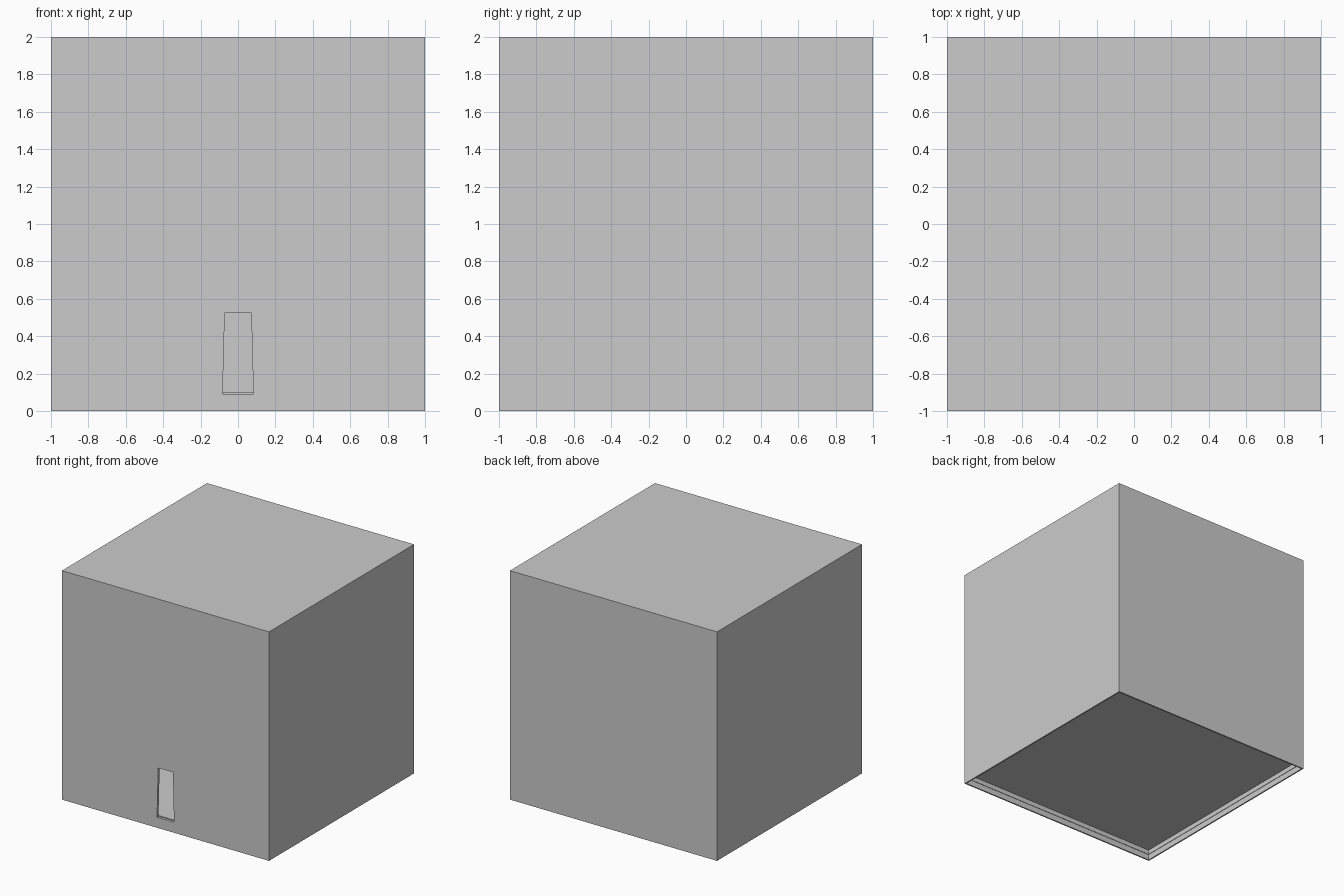
import bpy, bmesh

if "Cube" in bpy.data.objects:
    bpy.data.objects.remove(bpy.data.objects["Cube"])

WALL = 0.02
FLOOR_LOW, FLOOR_TOP = 0.09, 0.10


def frustum(name, bottom, top, y0, y1, z0, z1):
    """Block with half-width `bottom` at z0 and `top` at z1."""
    mesh = bpy.data.meshes.new(name)
    bm = bmesh.new()
    profile = [(-bottom, z0), (bottom, z0), (top, z1), (-top, z1)]
    face = bm.faces.new([bm.verts.new((x, y0, z)) for x, z in profile])
    ext = bmesh.ops.extrude_face_region(bm, geom=[face])
    verts = [g for g in ext["geom"] if isinstance(g, bmesh.types.BMVert)]
    bmesh.ops.translate(bm, verts=verts, vec=(0, y1 - y0, 0))
    bmesh.ops.recalc_face_normals(bm, faces=bm.faces)
    bm.to_mesh(mesh)
    bm.free()
    obj = bpy.data.objects.new(name, mesh)
    bpy.context.collection.objects.link(obj)
    return obj


def box(name, half, z0, z1):
    return frustum(name, half, half, -half, half, z0, z1)


def cut(target, cutter):
    mod = target.modifiers.new("cut", 'BOOLEAN')
    mod.operation = 'DIFFERENCE'
    mod.solver = 'EXACT'
    mod.object = cutter
    bpy.context.view_layer.objects.active = target
    bpy.ops.object.modifier_apply(modifier=mod.name)
    bpy.data.objects.remove(cutter, do_unlink=True)


# hollow cube with thin walls
shell = box("hollow_cube", 1.0, 0.0, 2.0)

# room above the raised floor
cut(shell, box("room_cutter", 1 - WALL, FLOOR_TOP, 2 - WALL))

# open recess under the floor, with a slight step halfway up
cut(shell, box("lower_recess_cutter", 1 - 0.012, -0.1, 0.05))
cut(shell, box("upper_recess_cutter", 1 - 0.016, 0.04, FLOOR_LOW))

# tapered doorway through the front wall
cut(shell, frustum("doorway_cutter", 0.082, 0.071, -1.1, -1 + WALL, FLOOR_LOW + 0.002, 0.525))
